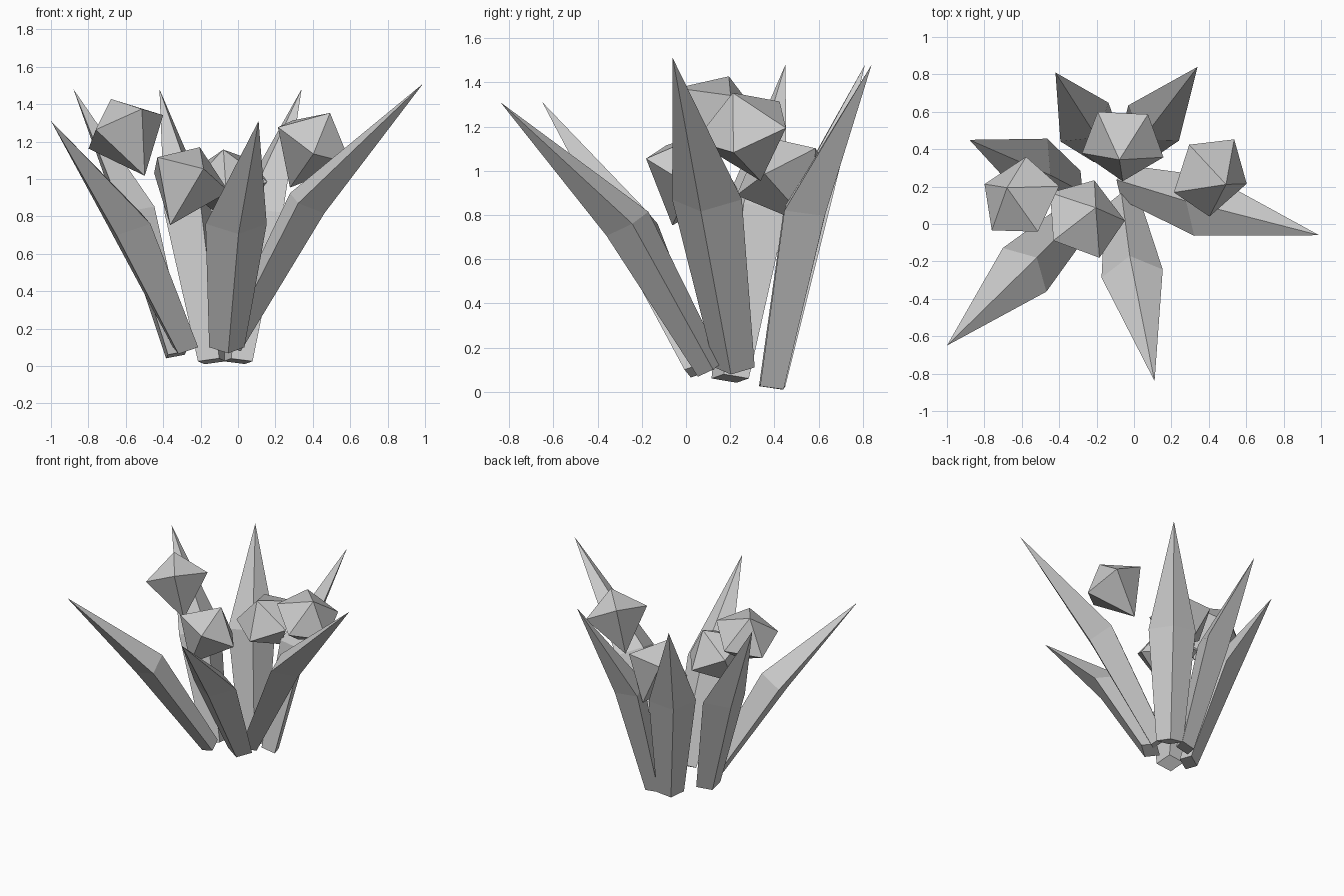
import bpy, math
from mathutils import Vector

if "Cube" in bpy.data.objects:
    bpy.data.objects.remove(bpy.data.objects["Cube"])


def make_object(name, verts, faces):
    mesh = bpy.data.meshes.new(name)
    mesh.from_pydata([tuple(v) for v in verts], [], faces)
    mesh.update()
    obj = bpy.data.objects.new(name, mesh)
    bpy.context.collection.objects.link(obj)
    return obj


def bridge(a, b, n):
    return [(a + i, a + (i + 1) % n, b + (i + 1) % n, b + i) for i in range(n)]


# Leaf: diamond cross-section at the base and the middle, then a sharp tip
def leaf(name, base, mid, tip):
    base, mid, tip = Vector(base), Vector(mid), Vector(tip)
    axis = (mid - base).normalized()
    side = axis.cross(Vector((0, 0, 1))).normalized()
    out = side.cross(axis).normalized()
    verts = []
    for c, w, t in ((base, 0.095, 0.065), (mid, 0.165, 0.11)):
        verts += [c + side * w, c + out * t, c - side * w, c - out * t]
    verts.append(tip)
    faces = [(3, 2, 1, 0)] + bridge(0, 4, 4)
    faces += [(4 + i, 4 + (i + 1) % 4, 8) for i in range(4)]
    return make_object(name, verts, faces)


# Bud: five-sided ring with a low cap above and a longer point below
def bud(name, center, normal, toward, radius=0.23, up=0.18, down=0.29):
    c, n = Vector(center), Vector(normal).normalized()
    u = Vector(toward) - c
    u = (u - n * u.dot(n)).normalized()
    v = n.cross(u)
    verts = []
    for i in range(5):
        a = math.tau * i / 5
        verts.append(c + (u * math.cos(a) + v * math.sin(a)) * radius)
    verts += [c + n * up, c - n * down]
    faces = []
    for i in range(5):
        j = (i + 1) % 5
        faces += [(i, j, 5), (j, i, 6)]
    return make_object(name, verts, faces)


# Six leaves fanning out (base, middle, tip)
leaves = [
    ((-0.28, 0.06, 0.10), (-0.585, -0.245, 0.76), (-1.00, -0.65, 1.31)),
    ((-0.06, 0.11, 0.10), (-0.01, -0.265, 0.76), (0.11, -0.84, 1.31)),
    ((-0.04, 0.22, 0.11), (0.37, 0.095, 0.87), (0.99, -0.06, 1.51)),
    ((0.00, 0.39, 0.025), (0.105, 0.54, 0.82), (0.34, 0.84, 1.48)),
    ((-0.14, 0.39, 0.025), (-0.265, 0.545, 0.82), (-0.42, 0.81, 1.48)),
    ((-0.33, 0.20, 0.06), (-0.54, 0.31, 0.82), (-0.88, 0.45, 1.48)),
]
for i, pts in enumerate(leaves):
    leaf(f"leaf_{i + 1}", *pts)

# Four buds among the leaves (centre, axis, one ring corner)
buds = [
    ((-0.61, 0.14, 1.27), (-0.18, 0.14, 0.41), (-0.52, -0.04, 1.40)),
    ((-0.265, 0.03, 1.01), (0.16, 0.15, 0.42), (-0.18, -0.17, 1.07)),
    ((0.41, 0.26, 1.20), (0.22, -0.13, 0.41), (0.41, 0.05, 1.15)),
    ((-0.06, 0.43, 1.00), (-0.10, -0.48, 0.87), (-0.06, 0.22, 0.88)),
]
for i, pts in enumerate(buds):
    bud(f"bud_{i + 1}", *pts)
